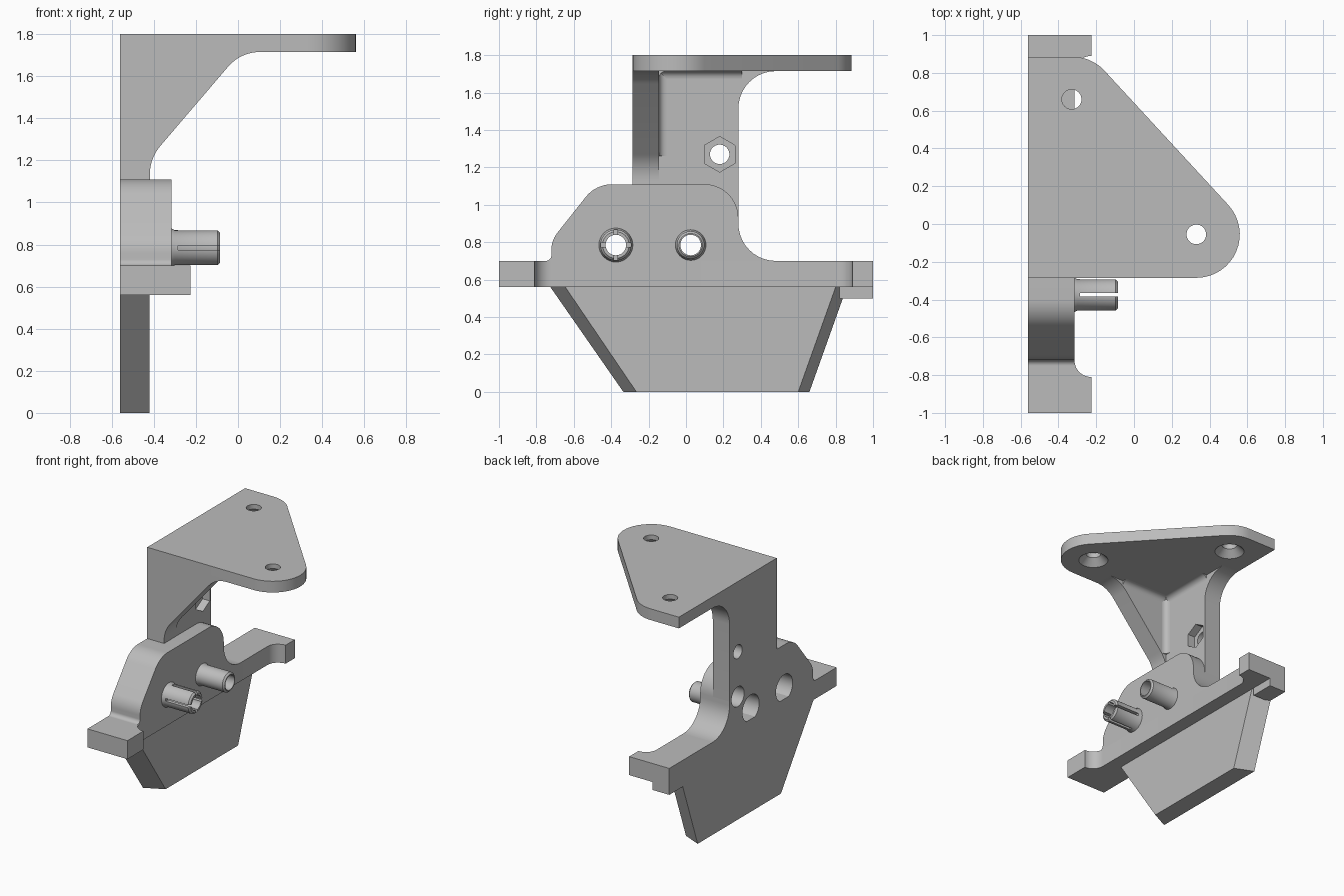
import bpy, bmesh, math
from mathutils import Vector

if "Cube" in bpy.data.objects:
    bpy.data.objects.remove(bpy.data.objects["Cube"])

GREY = (0.5, 0.5, 0.5, 1)
grey = bpy.data.materials.new("plain grey")
grey.use_nodes = True
grey.diffuse_color = GREY
grey.node_tree.nodes["Principled BSDF"].inputs["Base Color"].default_value = GREY


def rounded(points, steps=10):
    """Polygon whose corners (u, v, radius) are replaced by tangent arcs."""
    out = []
    for i, p in enumerate(points):
        c = Vector(p[:2])
        if len(p) == 2:
            out.append(c)
            continue
        a = (Vector(points[i - 1][:2]) - c).normalized()
        b = (Vector(points[(i + 1) % len(points)][:2]) - c).normalized()
        half = a.angle(b) / 2
        centre = c + (a + b).normalized() * p[2] / math.sin(half)
        start = c + a * p[2] / math.tan(half) - centre
        end = c + b * p[2] / math.tan(half) - centre
        sweep = start.angle_signed(end)
        for k in range(steps + 1):
            t = -sweep * k / steps
            out.append(centre + Vector((start.x * math.cos(t) - start.y * math.sin(t),
                                        start.x * math.sin(t) + start.y * math.cos(t))))
    return out


def ngon(u, v, r, n=32, turn=0.0):
    return [Vector((u + r * math.cos(turn + math.tau * k / n),
                    v + r * math.sin(turn + math.tau * k / n))) for k in range(n)]


def rect(u0, v0, u1, v1):
    return [(u0, v0), (u1, v0), (u1, v1), (u0, v1)]


PLACE = {"x": lambda u, v, w: (w, u, v),
         "y": lambda u, v, w: (u, w, v),
         "z": lambda u, v, w: (u, v, w)}


def stack(name, axis, layers, closed_ring=False):
    """Skin matching outlines placed at given distances along an axis."""
    bm = bmesh.new()
    rings = [[bm.verts.new(PLACE[axis](p[0], p[1], w)) for p in pts] for pts, w in layers]
    n = len(rings[0])
    pairs = list(zip(rings, rings[1:]))
    if closed_ring:
        pairs.append((rings[-1], rings[0]))
    else:
        bm.faces.new(rings[0])
        bm.faces.new(rings[-1])
    for a, b in pairs:
        for i in range(n):
            j = (i + 1) % n
            bm.faces.new((a[i], a[j], b[j], b[i]))
    bmesh.ops.recalc_face_normals(bm, faces=bm.faces)
    mesh = bpy.data.meshes.new(name)
    bm.to_mesh(mesh)
    bm.free()
    obj = bpy.data.objects.new(name, mesh)
    bpy.context.collection.objects.link(obj)
    mesh.materials.append(grey)
    return obj


def prism(name, axis, pts, a, b):
    return stack(name, axis, [(pts, a), (pts, b)])


def cut(cutter, *targets):
    cutter.hide_render = True
    cutter.hide_set(True)
    cutter.display_type = "WIRE"
    for obj in targets:
        mod = obj.modifiers.new("cut", "BOOLEAN")
        mod.operation, mod.solver, mod.object = "DIFFERENCE", "EXACT", cutter
    cutters.append(cutter)


cutters, parts = [], []
BACK, WEB, FACE, END = -0.56, -0.42, -0.315, -0.225
LOW, SHELF, TOP = 0.56, 0.70, 1.80
UNDER = 1.715

# lower blade with slanted sides, wider at the back
blade = stack("lower_blade", "x", [
    ([(-0.335, 0), (0.66, 0), (0.86, LOW), (-0.725, LOW)], BACK),
    ([(-0.265, 0), (0.60, 0), (0.80, LOW), (-0.645, LOW)], WEB)])
lip = prism("rail_lip", "x", rect(0.82, 0.5, 1, LOW), BACK, WEB)

# long rail with thicker ends
rail = prism("rail", "z", rounded([
    (BACK, -1), (END, -1), (END, -0.81), (FACE, -0.81, 0.088),
    (FACE, 0.89, 0.088), (END, 0.89), (END, 1), (BACK, 1)]), LOW, SHELF)

# thick body rising from the rail
body = prism("body", "x", rounded([
    (-0.76, 0.69), (-0.76, SHELF), (-0.72, SHELF, 0.03), (-0.72, 0.81, 0.15),
    (-0.482, 1.11, 0.18), (0.28, 1.11, 0.18), (0.28, SHELF, 0.2),
    (0.49, SHELF), (0.49, 0.69)]), BACK, FACE)

# upright web that flares into the top plate
upright = prism("upright", "x", rounded([
    (-0.285, 0.93), (0.28, 0.93), (0.28, UNDER, 0.2), (0.49, UNDER),
    (0.49, 1.73), (-0.285, 1.73)]), BACK, WEB)

# side gusset under the top plate
gusset = prism("gusset", "y", rounded([
    (WEB, 1.1), (WEB + 0.001, 1.1), (WEB + 0.001, 1.21, 0.21), (0.013, UNDER, 0.2),
    (0.12, UNDER), (0.12, 1.73), (WEB, 1.73)]), -0.285, -0.145)

# top plate
top = prism("top_plate", "z", rounded([
    (BACK, -0.285), (0.855, -0.285, 0.23), (-0.224, 0.885, 0.23), (BACK, 0.885)], 16),
    UNDER, TOP)
parts += [blade, lip, rail, body, upright, gusset, top]


# small fillets in the inner corners
def fillet(name, axis, u, v, su, sv, a, b, r=0.04):
    pts = rounded([(u, v + sv * r * 1.01), (u, v), (u + su * r * 1.01, v),
                   (u + su * r, v)][:3])
    arc = [(u + su * r * (1 - math.sin(t)), v + sv * r * (1 - math.cos(t)))
           for t in (math.pi / 2 * k / 6 for k in range(7))]
    parts.append(prism(name, axis, [pts[1]] + arc, a, b))


fillet("gusset_web_fillet", "z", WEB, -0.145, 1, 1, 1.26, UNDER)
fillet("gusset_plate_fillet", "y", WEB, UNDER, 1, -1, -0.145, 0.3)
fillet("web_plate_fillet", "x", -0.145, UNDER, 1, -1, WEB, -0.02)

# countersunk screw holes in the top plate
for x, y in ((-0.33, 0.66), (0.33, -0.055)):
    cut(stack("screw_cutter", "z", [
        (ngon(x, y, 0.108), 1.70), (ngon(x, y, 0.104), UNDER),
        (ngon(x, y, 0.052), 1.765), (ngon(x, y, 0.052), 1.85)]), top)

# nut pocket with through hole in the upright
cut(prism("nut_cutter", "x", ngon(0.18, 1.27, 0.095, 6, math.pi / 2), -0.48, -0.35), upright)
cut(prism("nut_hole_cutter", "x", ngon(0.18, 1.27, 0.052), -0.6, -0.45), upright)

# blind socket in the back
cut(prism("socket_cutter", "x", ngon(0.18, 0.93, 0.075), -0.6, -0.42), body, upright)

# hollow pegs, each with a wide bore behind it
TIP = -0.085
for name, y, r in (("slotted_peg", -0.375, 0.083), ("plain_peg", 0.025, 0.074)):
    z, bore = 0.785, 0.055
    peg = stack(name, "x", [(ngon(y, z, rad), x) for rad, x in (
        (r + 0.008, FACE - 0.01), (r + 0.008, FACE), (r, FACE + 0.015), (r, TIP - 0.012),
        (r - 0.012, TIP), (bore, TIP), (bore, FACE - 0.01))], closed_ring=True)
    parts.append(peg)
    cut(prism("bore_cutter", "x", ngon(y, z, bore), -0.5, -0.2), body)
    cut(prism("counterbore_cutter", "x", ngon(y, z, 0.1), -0.6, -0.42), body)
    if name == "slotted_peg":
        for du, dv in ((0.01, 0.2), (0.2, 0.01)):
            cut(prism("slot_cutter", "x", rect(y - du, z - dv, y + du, z + dv),
                      -0.285, -0.05), peg)

# apply the cuts, drop the cutters, and keep edges sharp
bpy.context.view_layer.update()
for obj in parts:
    bpy.ops.object.select_all(action="DESELECT")
    obj.select_set(True)
    bpy.context.view_layer.objects.active = obj
    for mod in list(obj.modifiers):
        bpy.ops.object.modifier_apply(modifier=mod.name)
    bpy.ops.object.shade_smooth_by_angle(angle=math.radians(30))
for obj in cutters:
    bpy.data.objects.remove(obj)
